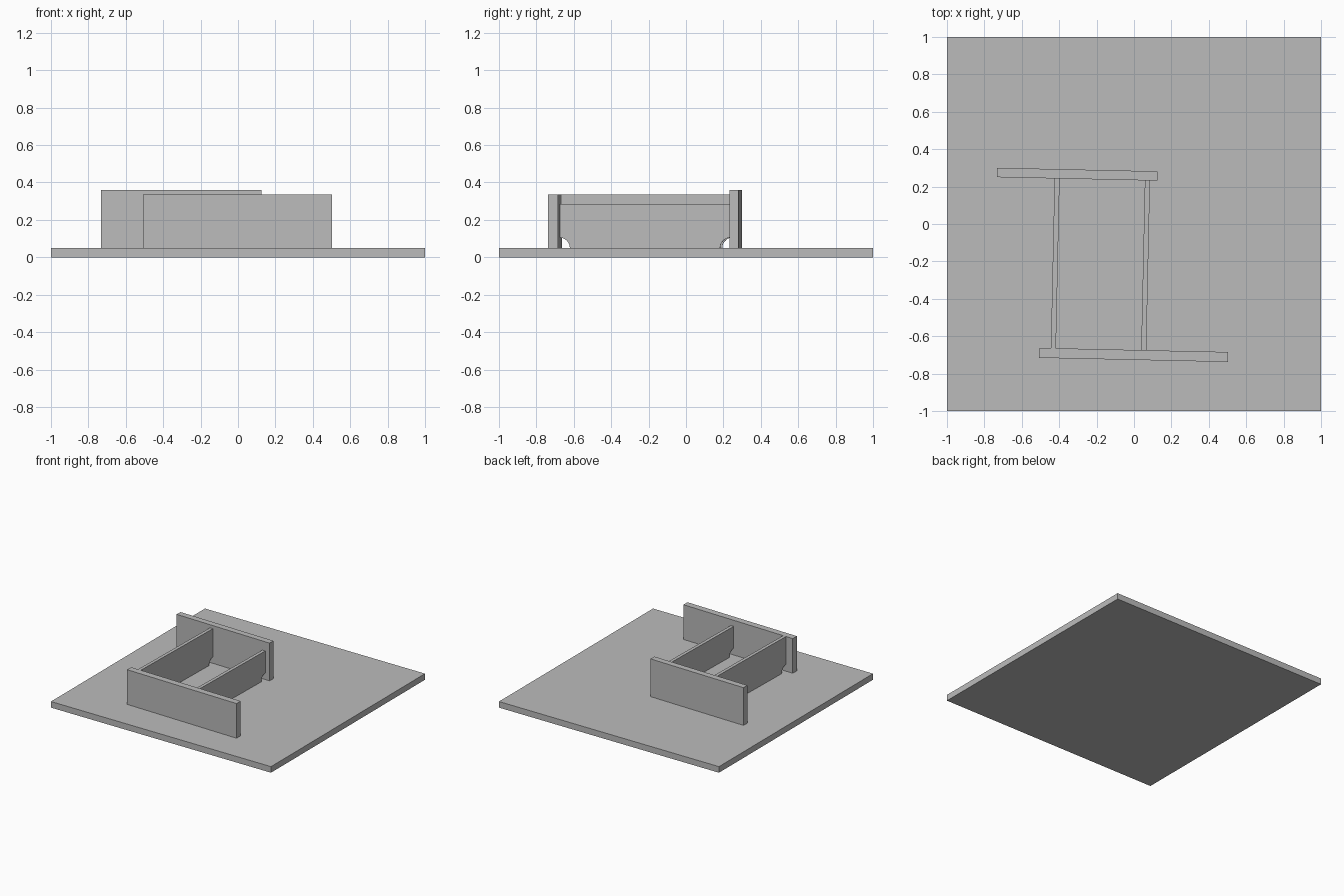
import bpy
import bmesh
from math import cos, sin, pi, radians
from mathutils import Matrix, Vector

default = bpy.data.objects.get("Cube")
if default:
    bpy.data.objects.remove(default, do_unlink=True)

TURN = radians(-1.25)   # the whole wall group is slightly turned on the plate
FLOOR = 0.05            # top of the base plate

grey = bpy.data.materials.new("plain grey")
grey.use_nodes = True
colour = (0.5, 0.5, 0.5, 1)
grey.diffuse_color = colour
grey.node_tree.nodes["Principled BSDF"].inputs["Base Color"].default_value = colour


def extrude_panel(name, outline, thickness, place):
    """Extrude an outline of (run, height) points across its thickness."""
    bm = bmesh.new()
    face = bm.faces.new([bm.verts.new((u, -thickness / 2, h)) for u, h in outline])
    grown = bmesh.ops.extrude_face_region(bm, geom=[face])["geom"]
    bmesh.ops.translate(bm, vec=(0, thickness, 0),
                        verts=[v for v in grown if isinstance(v, bmesh.types.BMVert)])
    bmesh.ops.recalc_face_normals(bm, faces=bm.faces)
    mesh = bpy.data.meshes.new(name)
    bm.to_mesh(mesh)
    bm.free()
    mesh.materials.append(grey)
    obj = bpy.data.objects.new(name, mesh)
    obj.matrix_world = place
    bpy.context.collection.objects.link(obj)
    return obj


def placed(x, y, z, angle):
    return Matrix.Translation(Vector((x, y, z))) @ Matrix.Rotation(angle, 4, 'Z')


def rectangle(length, height):
    half = length / 2
    return [(-half, 0), (half, 0), (half, height), (-half, height)]


def notched(length, height, radius=0.055, steps=10):
    """Rectangle with a quarter-round cut from each lower corner."""
    half = length / 2
    arc = [(half - radius * cos(a), radius * sin(a))
           for a in (pi / 2 * i / steps for i in range(steps + 1))]
    right = arc + [(half, height)]
    return right + [(-u, h) for u, h in reversed(right)]


# Base plate
extrude_panel("base_plate", rectangle(2, FLOOR), 2, placed(0, 0, 0, 0))

# Long walls
extrude_panel("front_wall", rectangle(1.01, 0.285), 0.053,
              placed(-0.002, -0.70, FLOOR, TURN))
extrude_panel("back_wall", rectangle(0.858, 0.31), 0.05,
              placed(-0.304, 0.266, FLOOR, TURN))

# Cross walls with drain notches
for name, x, y, height in (("right_cross_wall", -0.421, -0.208, 0.285),
                           ("left_cross_wall", 0.062, -0.219, 0.235)):
    extrude_panel(name, notched(0.914, height), 0.027,
                  placed(x, y, FLOOR, TURN + pi / 2))
